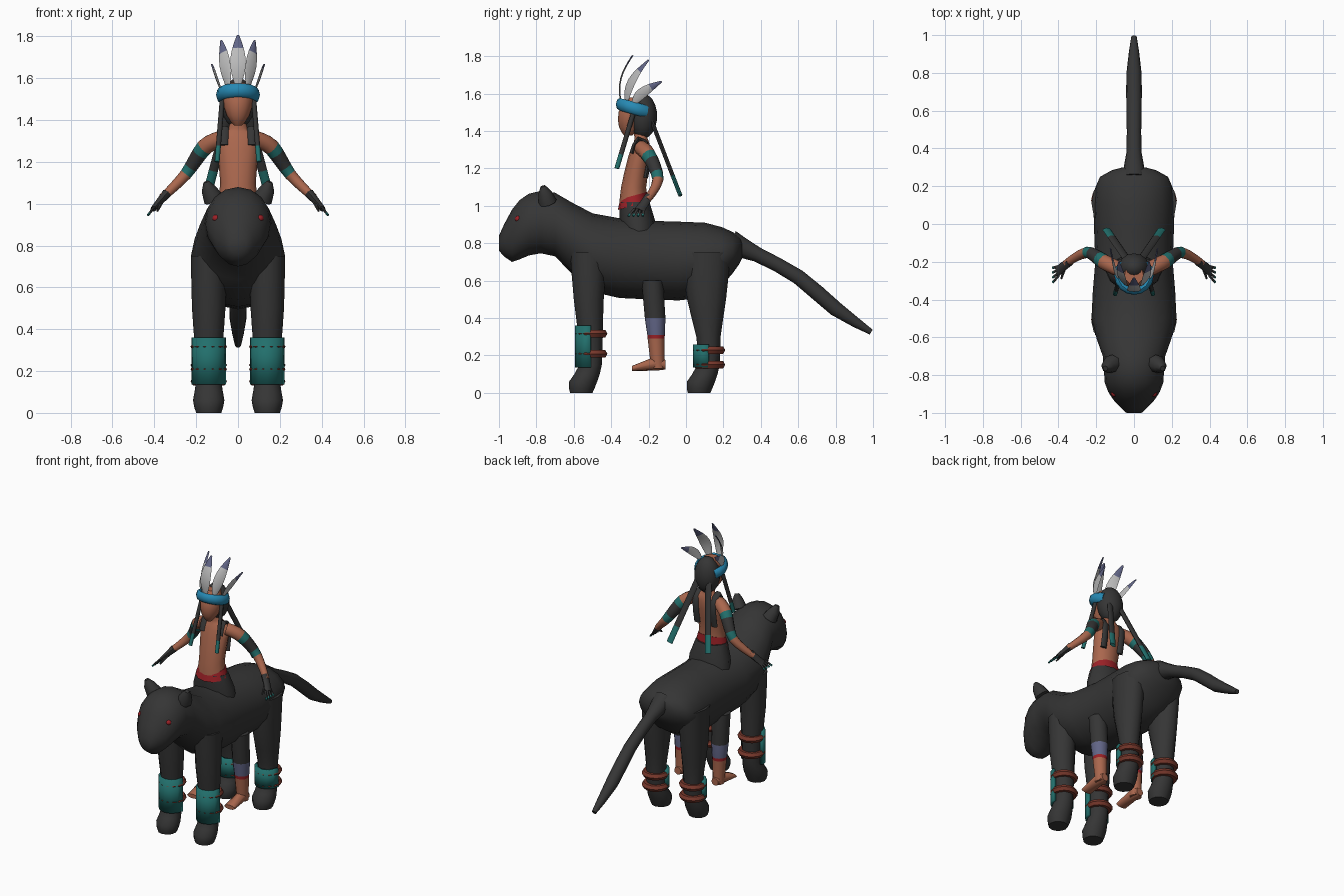
import bpy, bmesh, math
from mathutils import Vector

cube = bpy.data.objects.get("Cube")
if cube:
    bpy.data.objects.remove(cube, do_unlink=True)


def material(name, red, green, blue):
    mat = bpy.data.materials.new(name)
    mat.use_nodes = True
    mat.diffuse_color = (red, green, blue, 1)
    shader = mat.node_tree.nodes["Principled BSDF"]
    shader.inputs["Base Color"].default_value = mat.diffuse_color
    return mat


CHARCOAL = material("charcoal", .036, .036, .036)
SKIN = material("skin", .4, .135, .075)
TEAL = material("teal", .016, .16, .15)
BLUE = material("bright_blue", .02, .25, .45)
WHITE = material("feather_white", .5, .5, .5)
SLATE = material("slate_blue", .12, .13, .24)
RED = material("red", .33, .015, .02)
LEATHER = material("red_leather", .19, .04, .025)

X, Y, Z = Vector((1, 0, 0)), Vector((0, 1, 0)), Vector((0, 0, 1))
HEAD_Y = -.27
LEG_X = .14


def finish(obj, name, mats):
    obj.name = name
    for mat in mats:
        obj.data.materials.append(mat)
    bpy.ops.object.select_all(action='DESELECT')
    obj.select_set(True)
    bpy.context.view_layer.objects.active = obj
    bpy.ops.object.shade_smooth_by_angle(angle=math.radians(50))


def to_object(name, bm):
    bmesh.ops.recalc_face_normals(bm, faces=bm.faces)
    mesh = bpy.data.meshes.new(name)
    bm.to_mesh(mesh)
    bm.free()
    obj = bpy.data.objects.new(name, mesh)
    bpy.context.collection.objects.link(obj)
    return obj


def at(x, rings):
    """Place (y, z, width, depth) rings in the plane at x."""
    return [(x, *ring) for ring in rings]


def refine(rings):
    """Insert a smoothly interpolated ring between each pair."""
    rings = [(*ring, ring[-1])[:5] for ring in rings]
    result = [rings[0]]
    for i in range(len(rings) - 1):
        before, after = rings[max(i - 1, 0)], rings[min(i + 2, len(rings) - 1)]
        middle = [(9 * (b + c) - a - d) / 16
                  for a, b, c, d in zip(before, rings[i], rings[i + 1], after)]
        result += [middle, rings[i + 1]]
    return result


def tube(name, rings, mats, side=1, sides=12, ref=X, axis=None, bands="a"):
    """Skin elliptical rings (x, y, z, width, depth); bands gives a colour letter per segment."""
    bm = bmesh.new()
    centres = [Vector((ring[0] * side, ring[1], ring[2])) for ring in rings]
    last = len(rings) - 1
    loops = []
    for i, ring in enumerate(rings):
        along = axis or (centres[min(i + 1, last)] - centres[max(i - 1, 0)]).normalized()
        across = (ref - along * ref.dot(along)).normalized()
        up = along.cross(across)
        turns = [math.tau * k / sides for k in range(sides)]
        loops.append([bm.verts.new(centres[i] + across * math.cos(turn) * ring[3]
                                   + up * math.sin(turn) * ring[-1]) for turn in turns])
    for i, (low, high) in enumerate(zip(loops, loops[1:])):
        colour = "abcd".index(bands[min(i, len(bands) - 1)])
        for k in range(sides):
            face = bm.faces.new((low[k - 1], low[k], high[k], high[k - 1]))
            face.material_index = colour
    bm.faces.new(loops[0])
    bm.faces.new(loops[-1]).material_index = "abcd".index(bands[-1])
    finish(to_object(name, bm), name, mats)


def strip(name, base, tip, width, depth, mats, side=1, ref=X, leaf=0):
    """Flat strip with a coloured end; leaf swells and bows it like a feather."""
    base, tip = Vector(base), Vector(tip)
    rings = []
    for i in range(9):
        t = i / 8
        swell = 1 - leaf + leaf * math.sin(math.pi * (.1 + .85 * t))
        centre = base.lerp(tip, t) - Y * leaf * .03 * math.sin(math.pi * t)
        rings.append((*centre, width * swell, depth))
    tube(name, rings, mats, side, sides=8, ref=ref, bands="aaaaaabb")


def feather(name, base, tip, width, side=1):
    around_head = Vector((HEAD_Y - base[1], base[0] * side, 0))
    strip(name, base, tip, width, .004, [WHITE, SLATE], side, around_head, leaf=1)


def ball(name, centre, scale, mat):
    bpy.ops.mesh.primitive_uv_sphere_add(segments=14, ring_count=9, radius=1, location=centre)
    bpy.context.object.scale = scale
    finish(bpy.context.object, name, [mat])


def guard(name, x, y, bottom, top, radius):
    """Curved plate around the front of a leg."""
    bm = bmesh.new()
    angles = [math.radians(30 * k) for k in range(-3, 4)]
    low, high = ([bm.verts.new((x + radius * math.sin(a), y - radius * math.cos(a), z))
                  for a in angles] for z in (bottom, top))
    for k in range(len(angles) - 1):
        bm.faces.new((low[k], low[k + 1], high[k + 1], high[k]))
    obj = to_object(name, bm)
    shell = obj.modifiers.new("thickness", 'SOLIDIFY')
    shell.thickness = .02
    shell.offset = 0
    finish(obj, name, [TEAL])


def cat_leg(name, side, y, depth, guard_top):
    """Leg and paw, with an armour plate held by two straps."""
    rings = [(y, .75, .085, depth), (y, .5, .08, depth * .8), (y + .01, .3, .065),
             (y + .01, .15, .06), (y - .03, .06, .075), (y - .04, 0, .06)]
    tube(name, refine(at(LEG_X, rings)), [CHARCOAL], side, axis=Z)
    guard(name + "_guard", LEG_X * side, y + .01, .135, guard_top, .073)
    for place, share in (("upper", .88), ("lower", .58)):
        bpy.ops.mesh.primitive_torus_add(
            major_segments=14, minor_segments=6, major_radius=.064, minor_radius=.023,
            location=(LEG_X * side, y + .015, guard_top * share))
        finish(bpy.context.object, f"{name}_{place}_strap", [LEATHER])


# Big cat: head and trunk in one skin, then tail
trunk = [(-1, .8, .04, .04), (-.93, .84, .11, .14), (-.84, .9, .155, .165),
         (-.7, .9, .165, .17), (-.5, .75, .225, .21), (-.2, .71, .205, .21),
         (.1, .71, .215, .2), (.25, .75, .18, .11), (.3, .77, .06, .05)]
tube("cat_body", refine(at(0, trunk)), [CHARCOAL], axis=Y, sides=16)
tail = [(.24, .8, .07), (.38, .74, .04), (.6, .62, .04), (.8, .45, .04), (.99, .325, .015)]
tube("cat_tail", refine(at(0, tail)), [CHARCOAL])

# Rider trunk, belt and head
hips = [(-.25, .84, .15, .09), (-.26, .92, .14, .095), (-.275, 1.02, .105, .08)]
tube("rider_hips", at(0, hips), [CHARCOAL], axis=Z)
belt = [(-.285, 1, .108, .082), (-.28, 1.055, .092, .075)]
tube("belt", at(0, belt), [RED], axis=Vector((0, HEAD_Y, 1)).normalized())
torso = [(-.28, .99, .1, .078), (-.28, 1.1, .085, .067), (-.25, 1.26, .1, .06),
         (-.24, 1.33, .095, .045), (-.24, 1.36, .045, .035), (-.25, 1.43, .035)]
tube("rider_torso", refine(at(0, torso)), [SKIN], axis=Z)
face = [(-.31, 1.375, .02), (-.3, 1.42, .053, .058), (-.285, 1.5, .072, .076),
        (-.27, 1.58, .05)]
tube("rider_face", refine(at(0, face)), [SKIN], axis=Z)
ball("rider_hair", (0, -.23, 1.48), (.083, .076, .12), CHARCOAL)

# Headband wraps the brow and dips toward the back
band = []
for step in range(-6, 7):
    turn = math.radians(22 * step)
    forward = .085 * math.cos(turn)
    band.append((.085 * math.sin(turn), HEAD_Y - forward, 1.52 + .27 * forward, .033, .02))
tube("headband", band, [BLUE], ref=Z, sides=8)
feather("centre_feather", (0, -.35, 1.56), (0, -.285, 1.805), .037)

for label, side in (("left", 1), ("right", -1)):
    cat_leg(f"{label}_front_leg", side, -.52, .1, .36)
    cat_leg(f"{label}_rear_leg", side, .11, .13, .26)
    ear = [(.115, -.74, 1.02, .05), (.14, -.755, 1.07, .036), (.152, -.765, 1.105, .014)]
    tube(f"{label}_ear", ear, [CHARCOAL], side, sides=8)
    ball(f"{label}_eye", (.103 * side, -.895, .93), (.02, .02, .018), RED)

    # Feathers and hanging braids with wrapped ends
    feather(f"{label}_tall_feather", (.045, -.32, 1.55), (.08, -.2, 1.78), .033, side)
    feather(f"{label}_short_feather", (.08, -.28, 1.54), (.125, -.13, 1.665), .028, side)
    strip(f"{label}_back_braid", (.035, -.19, 1.47), (.145, -.03, 1.055), .022, .011,
          [CHARCOAL, TEAL], side)
    strip(f"{label}_front_braid", (.075, -.28, 1.5), (.1, -.37, 1.2), .012, .013,
          [CHARCOAL, TEAL], side)

    # Shoulder harness
    path = [(-.29, 1.28), (-.255, 1.36), (-.195, 1.3), (-.215, 1.15)]
    harness = [(*point, .023, .012) for point in path]
    tube(f"{label}_harness", refine(at(.065, harness)), [CHARCOAL], side, sides=8)

    # Arm with armbands, gloved hand and fingers
    arm = [(.08, -.24, 1.31, .04), (.16, -.2, 1.27, .041), (.25, -.15, 1.14, .03),
           (.36, -.21, 1.03, .02)]
    tube(f"{label}_arm", refine(refine(arm)), [SKIN, TEAL, CHARCOAL], side, sides=10, ref=Y,
         bands="aaaabccbaaaa")
    hand = [(.34, -.2, 1.05, .023), (.375, -.225, 1.01, .026, .017), (.405, -.25, .975, .028, .013)]
    tube(f"{label}_hand", hand, [CHARCOAL], side, sides=8, ref=Y)
    for finger in range(4):
        spread = (finger - 1.5) * .017
        strip(f"{label}_finger_{finger}", (.4, -.25 + spread, .985),
              (.43, -.27 + spread * 1.5, .945), .007, .006, [CHARCOAL, TEAL], side, Y)
    thumb = [(.365, -.225, 1.01, .011), (.385, -.29, .965, .005)]
    tube(f"{label}_thumb", thumb, [CHARCOAL], side, sides=6)

    # Lower leg: trousers, cuff, red anklet, bare foot
    shin = [(-.18, .6, .058), (-.165, .4, .055), (-.16, .31, .047), (-.16, .29, .045),
            (-.15, .13, .036)]
    tube(f"{label}_shin", at(LEG_X, shin), [CHARCOAL, SLATE, RED, SKIN], side, axis=Z,
         bands="abcd")
    foot = [(-.11, .15, .025), (-.15, .16, .036, .04), (-.29, .13, .04, .014)]
    tube(f"{label}_foot", at(LEG_X, foot), [SKIN], side, axis=Y)
